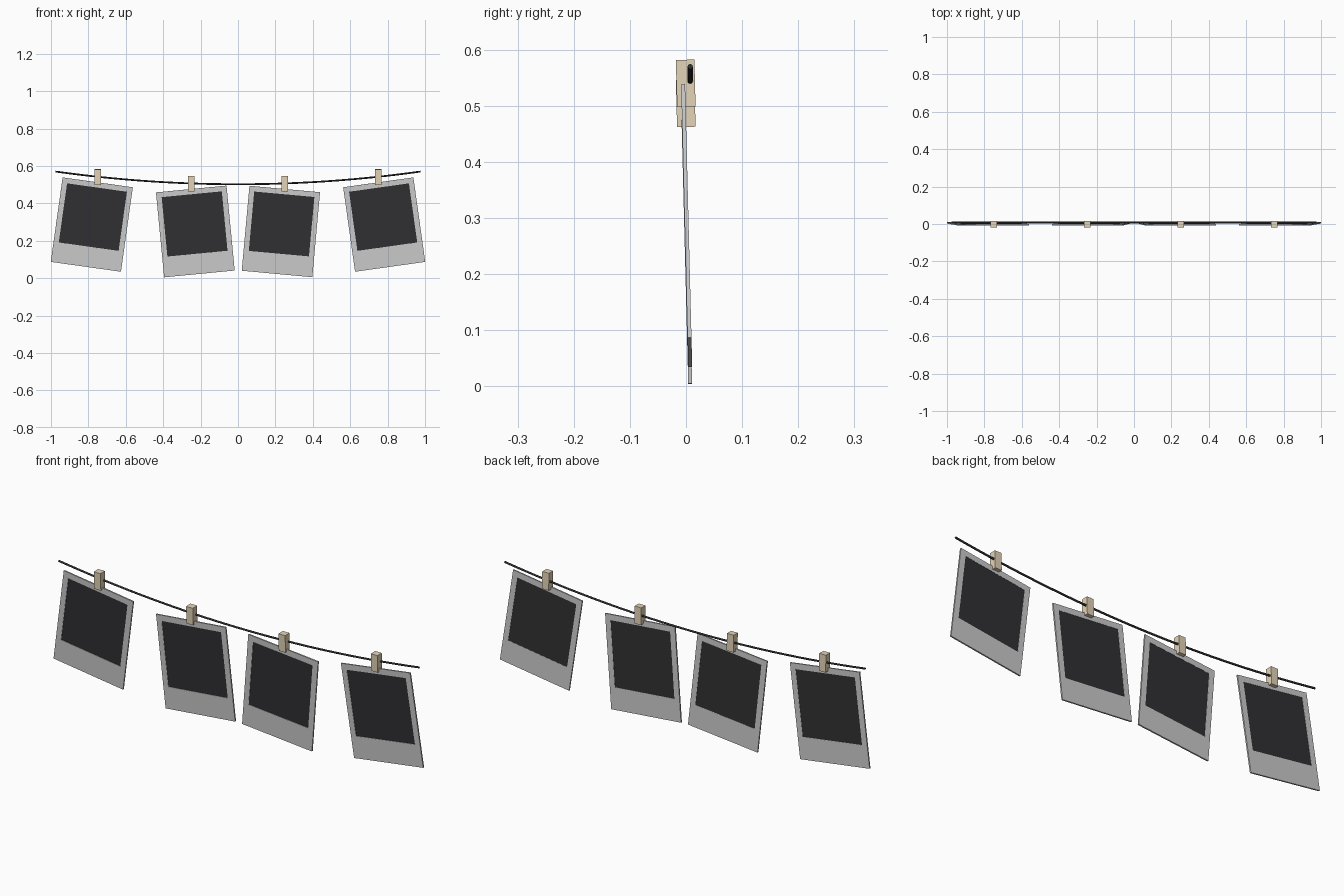
import bpy, bmesh
from math import radians
from mathutils import Matrix, Vector

if "Cube" in bpy.data.objects:
    bpy.data.objects.remove(bpy.data.objects["Cube"])

TILT = Matrix.Rotation(radians(1.45), 4, 'X')   # everything leans slightly forward at the top


def material(name, color):
    m = bpy.data.materials.new(name)
    m.diffuse_color = (*color, 1)
    m.use_nodes = True
    m.node_tree.nodes["Principled BSDF"].inputs["Base Color"].default_value = m.diffuse_color
    return m


paper = material("paper", (0.83, 0.83, 0.80))
film = material("film", (0.03, 0.03, 0.033))
wood = material("wood", (0.78, 0.66, 0.48))
cord = material("cord", (0.03, 0.03, 0.03))


def add_object(name, bm, mat, matrix):
    bmesh.ops.recalc_face_normals(bm, faces=bm.faces)
    me = bpy.data.meshes.new(name)
    bm.to_mesh(me)
    bm.free()
    me.materials.append(mat)
    ob = bpy.data.objects.new(name, me)
    ob.matrix_world = matrix
    bpy.context.collection.objects.link(ob)
    return ob


def box(size, center=(0, 0, 0)):
    bm = bmesh.new()
    bmesh.ops.create_cube(bm, size=1, matrix=Matrix.Translation(center) @ Matrix.Diagonal((*size, 1)))
    return bm


def card_frame(w, h, t, side, top, opening):
    # rectangular ring with a square window, origin at the top middle
    bm = bmesh.new()
    x, xi = w / 2, w / 2 - side
    outer = [(-x, 0), (x, 0), (x, -h), (-x, -h)]
    inner = [(-xi, -top), (xi, -top), (xi, -top - opening), (-xi, -top - opening)]
    rings = [[bm.verts.new((px, y, pz)) for px, pz in loop]
             for loop, y in ((outer, -t / 2), (inner, -t / 2), (inner, t / 2), (outer, t / 2))]
    for k in range(4):
        a, b = rings[k], rings[(k + 1) % 4]
        for i in range(4):
            j = (i + 1) % 4
            bm.faces.new((a[i], a[j], b[j], b[i]))
    return bm


def rope_z(x):
    return 0.502 + 0.068 * (x / 0.976) ** 2


# sagging rope
curve = bpy.data.curves.new("rope", 'CURVE')
curve.dimensions = '3D'
curve.bevel_depth = 0.0047
curve.bevel_resolution = 2
curve.use_fill_caps = True
sp = curve.splines.new('POLY')
N = 32
sp.points.add(N)
for i, p in enumerate(sp.points):
    x = -0.976 + 1.952 * i / N
    p.co = (x, 0.0075, rope_z(x), 1)
curve.materials.append(cord)
bpy.context.collection.objects.link(bpy.data.objects.new("rope", curve))

# four photo cards, each held by a peg
for n, (x, roll) in enumerate([(-0.75, 8), (-0.25, -5.5), (0.25, 5.2), (0.75, -8)], 1):
    z = rope_z(x)
    hang = Matrix.Translation((x, -0.0045, z - 0.030)) @ TILT @ Matrix.Rotation(radians(roll), 4, 'Y')
    add_object(f"photo_frame_{n}", card_frame(0.379, 0.456, 0.007, 0.028, 0.028, 0.319), paper, hang)
    add_object(f"photo_picture_{n}", box((0.325, 0.004, 0.321), (0, 0.0005, -0.1875)), film, hang)
    add_object(f"peg_{n}", box((0.036, 0.033, 0.084)), wood,
               Matrix.Translation((x, -0.0005, z - 0.002)) @ TILT)
